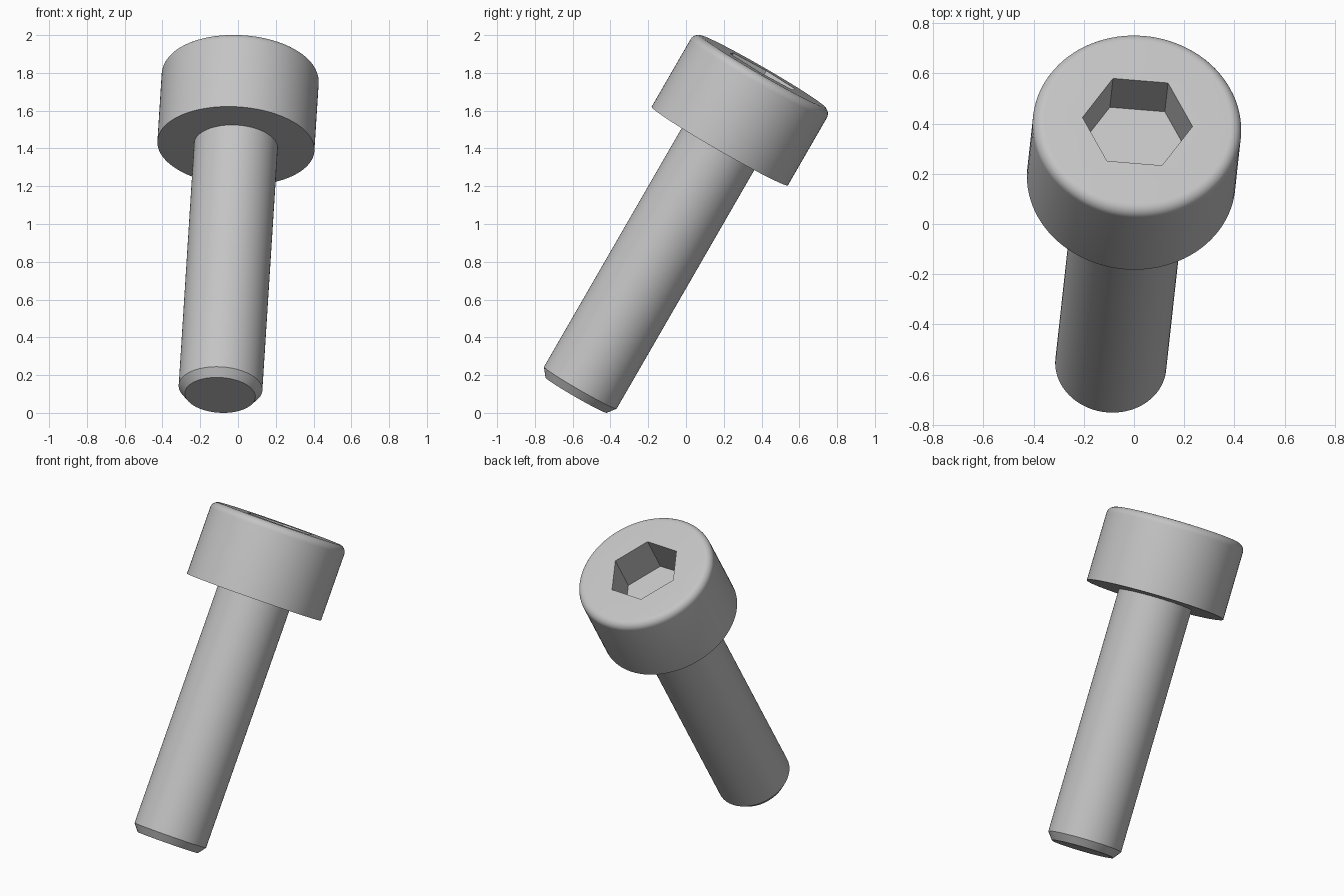
import bpy, bmesh, math
from mathutils import Matrix, Vector

if "Cube" in bpy.data.objects:
    bpy.data.objects.remove(bpy.data.objects["Cube"], do_unlink=True)

SEGMENTS = 96
SHAFT_LENGTH, SHAFT_RADIUS = 1.525, 0.222
TIP_RADIUS, TIP_CHAMFER = 0.187, 0.045
HEAD_HEIGHT, HEAD_RADIUS, FILLET = 0.457, 0.4165, 0.045
SOCKET_RADIUS, SOCKET_DEPTH = 0.22, 0.23
HEAD_TOP = SHAFT_LENGTH + HEAD_HEIGHT

steel = bpy.data.materials.new("steel_grey")
steel.use_nodes = True
colour = (0.55, 0.55, 0.55, 1)
steel.diffuse_color = colour
steel.node_tree.nodes["Principled BSDF"].inputs["Base Color"].default_value = colour


def lathe(name, profile, sides):
    """Turn a (radius, height) profile around z and close both ends."""
    bm = bmesh.new()
    rings = []
    for radius, height in profile:
        angles = [math.tau * i / sides for i in range(sides)]
        rings.append([bm.verts.new((radius * math.cos(a), radius * math.sin(a), height))
                      for a in angles])
    for low, high in zip(rings, rings[1:]):
        for i in range(sides):
            j = (i + 1) % sides
            bm.faces.new((low[i], low[j], high[j], high[i]))
    bm.faces.new(rings[0][::-1])
    bm.faces.new(rings[-1])
    mesh = bpy.data.meshes.new(name)
    bm.to_mesh(mesh)
    bm.free()
    mesh.materials.append(steel)
    obj = bpy.data.objects.new(name, mesh)
    bpy.context.collection.objects.link(obj)
    return obj


# Shaft with a chamfered tip, running a little way into the head
shaft = lathe("shaft", [(TIP_RADIUS, 0), (SHAFT_RADIUS, TIP_CHAMFER),
                        (SHAFT_RADIUS, SHAFT_LENGTH + 0.1)], SEGMENTS)

# Cylindrical head with a rounded top rim
rim = [(HEAD_RADIUS - FILLET + FILLET * math.cos(a), HEAD_TOP - FILLET + FILLET * math.sin(a))
       for a in (math.pi / 2 * i / 8 for i in range(9))]
head = lathe("head", [(HEAD_RADIUS, SHAFT_LENGTH)] + rim, SEGMENTS)

# Hexagonal socket cut into the head
cutter = lathe("socket_cutter", [(SOCKET_RADIUS, HEAD_TOP - SOCKET_DEPTH),
                                 (SOCKET_RADIUS, HEAD_TOP + 0.1)], 6)
cutter.hide_render = True
cut = head.modifiers.new("socket", 'BOOLEAN')
cut.operation = 'DIFFERENCE'
cut.solver = 'EXACT'
cut.object = cutter
bpy.context.view_layer.objects.active = head
bpy.ops.object.modifier_apply(modifier=cut.name)
bpy.data.objects.remove(cutter, do_unlink=True)

# Lean the whole screw along its axis, resting on the edge of its tip
axis = Vector((0.055, 0.499, 0.865)).normalized()
corner = Vector((0.22, -0.016, 0))
corner = (corner - axis * corner.dot(axis)).normalized()
side = axis.cross(corner)
tilt = Matrix((corner, side, axis)).transposed().to_4x4()
pose = Matrix.Translation((-0.095, -0.582, 0.094)) @ tilt

bpy.ops.object.select_all(action='DESELECT')
for obj in (shaft, head):
    obj.matrix_world = pose
    obj.select_set(True)
bpy.context.view_layer.objects.active = head
bpy.ops.object.shade_smooth_by_angle(angle=math.radians(25))
